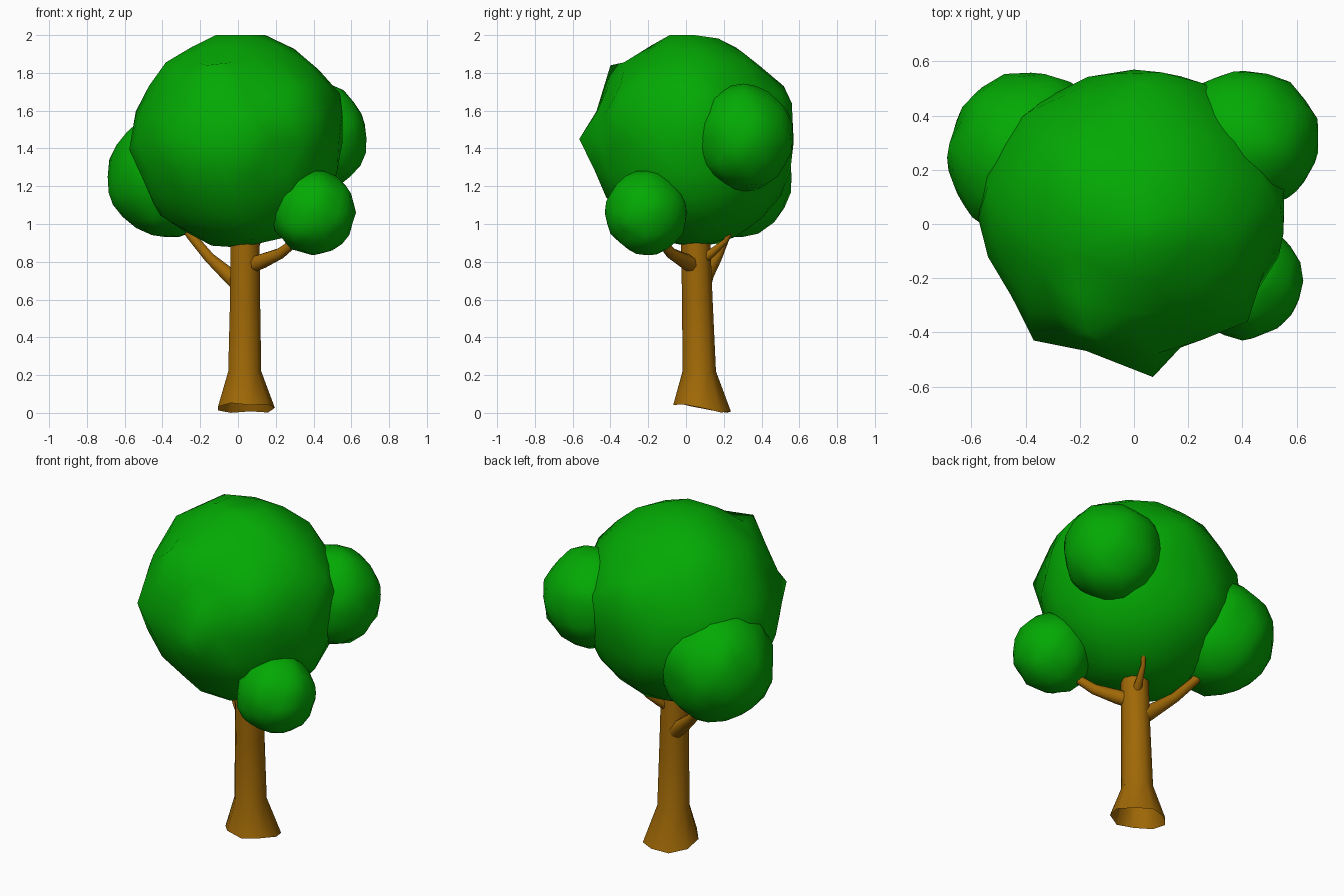
import bpy, bmesh, math, random
from mathutils import Vector

if "Cube" in bpy.data.objects:
    bpy.data.objects.remove(bpy.data.objects["Cube"])

random.seed(7)

def material(name, rgb):
    m = bpy.data.materials.new(name)
    m.diffuse_color = (*rgb, 1)
    m.use_nodes = True
    m.node_tree.nodes["Principled BSDF"].inputs["Base Color"].default_value = m.diffuse_color
    return m

LEAF = material("leaf green", (0.001, 0.40, 0.001))
BARK = material("bark brown", (0.35, 0.14, 0.002))

def finish(name, bm, mat):
    me = bpy.data.meshes.new(name)
    bm.to_mesh(me)
    bm.free()
    me.materials.append(mat)
    ob = bpy.data.objects.new(name, me)
    bpy.context.collection.objects.link(ob)
    bpy.ops.object.select_all(action='DESELECT')
    ob.select_set(True)
    bpy.context.view_layer.objects.active = ob
    bpy.ops.object.shade_smooth_by_angle(angle=math.radians(60))
    return ob

def foliage(name, centre, radii, lo, hi, bump=0.035, peaks=()):
    """Lumpy ball kept inside the box lo..hi, with a few vertices pulled out to peaks."""
    bm = bmesh.new()
    bmesh.ops.create_icosphere(bm, subdivisions=3, radius=1)
    c = Vector(centre)
    for v in bm.verts:
        s = 1 + random.uniform(-bump, bump)
        for i in range(3):
            x = c[i] + v.co[i] * radii[i] * s
            v.co[i] = min(max(x, lo[i]), hi[i])
    for p in peaks:
        p = Vector(p)
        v = min(bm.verts, key=lambda q: (q.co - c).angle(p - c))
        v.co = p
        for e in v.link_edges:
            q = e.other_vert(v)
            q.co += (q.co - c).normalized() * 0.012
            q.co.z = min(q.co.z, hi[2])
    return finish(name, bm, LEAF)

def tube(name, path, sides, trunk=False):
    """Tapered tube through (x, y, z, radius) points; the trunk keeps level rings."""
    bm = bmesh.new()
    pts = [Vector(p[:3]) for p in path]
    rings = []
    for i, p in enumerate(pts):
        d = pts[min(i + 1, len(pts) - 1)] - pts[max(i - 1, 0)]
        d = Vector((0, 0, 1)) if trunk else d.normalized()
        u = d.cross(Vector((0, 1, 0))).normalized()
        w = d.cross(u)
        ring = []
        for k in range(sides):
            a = 2 * math.pi * (k + 0.5) / sides
            co = p + (u * math.cos(a) + w * math.sin(a)) * path[i][3]
            if trunk and i == 0:      # uneven foot, higher at the front
                co.z = max(0, 0.025 - 0.16 * (co.y - p.y) + 0.008 * math.sin(2.3 * k))
            ring.append(bm.verts.new(co))
        rings.append(ring)
    for r, s in zip(rings, rings[1:]):
        for k in range(sides):
            n = (k + 1) % sides
            bm.faces.new((r[k], r[n], s[n], s[k]))
    bmesh.ops.recalc_face_normals(bm, faces=bm.faces)
    if sum(f.normal.dot(f.calc_center_median() - pts[0].lerp(pts[-1], 0.5))
           for f in bm.faces) < 0:
        bmesh.ops.reverse_faces(bm, faces=bm.faces)
    return finish(name, bm, BARK)

# Crown and its three side clumps
foliage("main_crown", (0.0, 0.045, 1.435), (0.555, 0.527, 0.565),
        (-0.58, -0.5, 0.87), (0.57, 0.57, 2.0), bump=0.03,
        peaks=[(0.07, -0.565, 1.45), (-0.37, -0.43, 1.48), (0.42, -0.36, 1.56),
               (-0.17, -0.40, 1.84), (0.04, 0.02, 2.0), (-0.575, 0.02, 1.40),
               (0.54, 0.06, 1.69), (0.10, 0.56, 1.64)])
foliage("left_back_clump", (-0.38, 0.245, 1.25), (0.31, 0.315, 0.325),
        (-0.69, -0.08, 0.93), (-0.06, 0.56, 1.58))
foliage("right_back_clump", (0.407, 0.305, 1.46), (0.28, 0.262, 0.283),
        (0.12, 0.04, 1.175), (0.69, 0.565, 1.745))
foliage("right_front_clump", (0.40, -0.21, 1.06), (0.22, 0.217, 0.222),
        (0.18, -0.43, 0.835), (0.625, 0.01, 1.28))

# Trunk with flared foot, open underneath
tube("trunk", [(0.04, 0.085, 0, 0.155), (0.033, 0.07, 0.22, 0.09),
               (0.035, 0.06, 0.6, 0.082), (0.035, 0.05, 0.93, 0.079)], 9, trunk=True)

# Branches reaching into the clumps
tube("left_branch", [(0.03, 0.08, 0.66, 0.05), (-0.06, 0.11, 0.74, 0.041),
                     (-0.15, 0.16, 0.82, 0.03), (-0.25, 0.21, 0.94, 0.026),
                     (-0.32, 0.24, 1.04, 0.022)], 8)
tube("right_front_branch", [(0.035, 0.06, 0.77, 0.045), (0.12, 0.0, 0.80, 0.042),
                            (0.22, -0.075, 0.842, 0.031), (0.29, -0.12, 0.895, 0.025),
                            (0.36, -0.18, 0.98, 0.02)], 8)
tube("right_back_branch", [(0.05, 0.07, 0.80, 0.03), (0.08, 0.14, 0.85, 0.022),
                           (0.11, 0.21, 0.91, 0.014), (0.17, 0.29, 1.05, 0.012)], 8)
